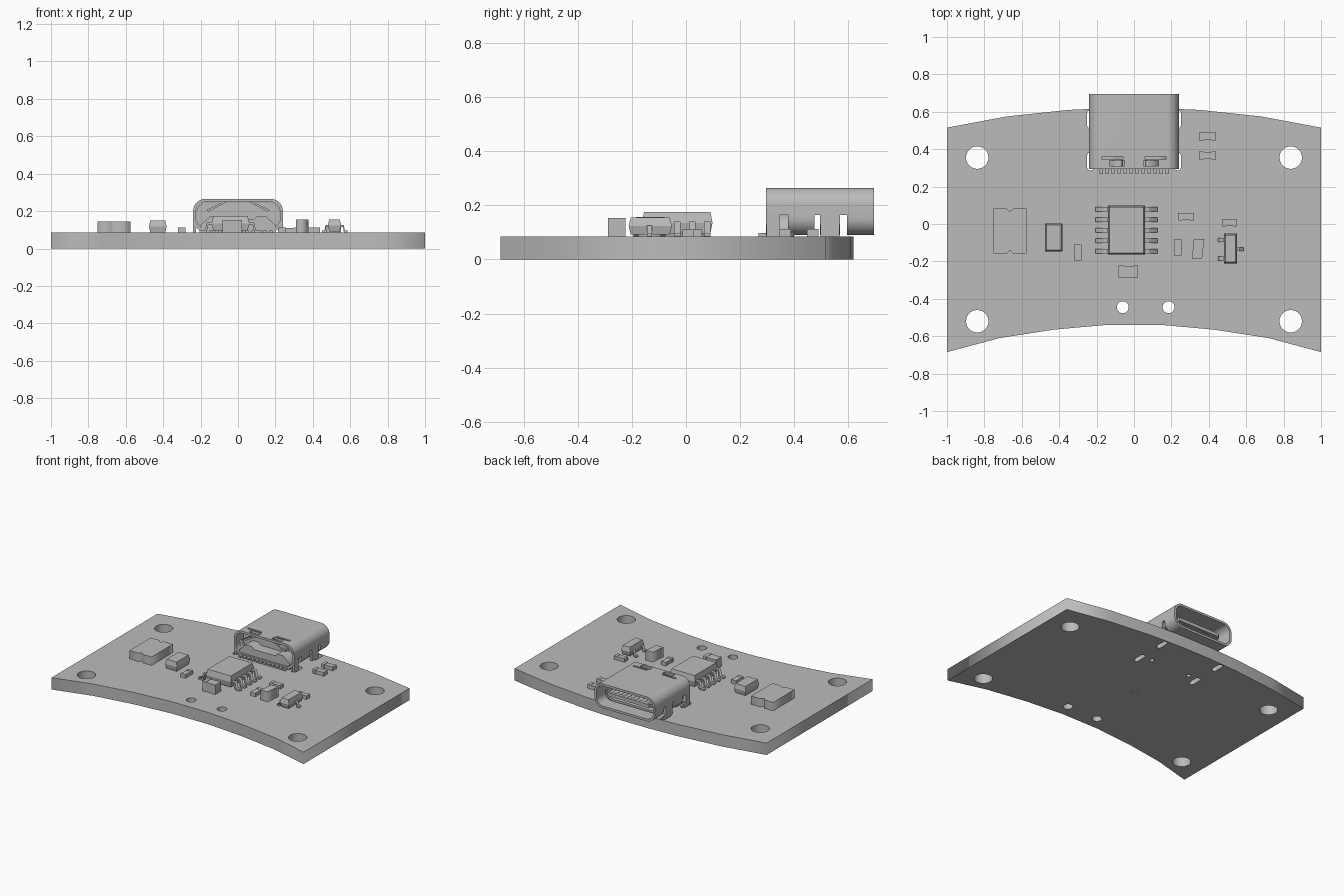
import bpy, bmesh
from math import pi, cos, sin
from mathutils import Matrix

if "Cube" in bpy.data.objects:
    bpy.data.objects.remove(bpy.data.objects["Cube"])

grey = bpy.data.materials.new("plain_grey")
grey.use_nodes = True
grey.diffuse_color = (0.5, 0.5, 0.5, 1)
grey.node_tree.nodes["Principled BSDF"].inputs["Base Color"].default_value = (0.5, 0.5, 0.5, 1)

TOP = 0.085  # upper surface of the board


def add_object(name, mesh):
    obj = bpy.data.objects.new(name, mesh)
    bpy.context.collection.objects.link(obj)
    mesh.materials.clear()
    mesh.materials.append(grey)
    return obj


def from_bmesh(name, bm):
    bmesh.ops.recalc_face_normals(bm, faces=bm.faces[:])
    mesh = bpy.data.meshes.new(name)
    bm.to_mesh(mesh)
    bm.free()
    return add_object(name, mesh)


def extrude_outlines(name, outlines, low, high, along="Z"):
    """Extrude an outline, with any inner outlines as holes, along Z or Y."""
    curve = bpy.data.curves.new(name, "CURVE")
    curve.dimensions = "2D"
    curve.fill_mode = "BOTH"
    curve.extrude = (high - low) / 2
    for outline in outlines:
        spline = curve.splines.new("POLY")
        spline.points.add(len(outline) - 1)
        for point, (u, v) in zip(spline.points, outline):
            point.co = (u, v, 0, 1)
        spline.use_cyclic_u = True
    helper = bpy.data.objects.new(name + "_curve", curve)
    bpy.context.collection.objects.link(helper)
    graph = bpy.context.evaluated_depsgraph_get()
    mesh = bpy.data.meshes.new_from_object(helper.evaluated_get(graph))
    bpy.data.objects.remove(helper)
    bm = bmesh.new()
    bm.from_mesh(mesh)
    bmesh.ops.remove_doubles(bm, verts=bm.verts[:], dist=0.00001)
    middle = (low + high) / 2
    if along == "Y":
        move = Matrix.Translation((0, middle, 0)) @ Matrix.Rotation(pi / 2, 4, "X")
    else:
        move = Matrix.Translation((0, 0, middle))
    bm.transform(move)
    return from_bmesh(name, bm)


def molded(name, x, y, z, inset=0.0):
    """Box from (low, high) ranges, widest at mid height when inset is given."""
    bm = bmesh.new()
    levels = [(z[0], inset), (z[1], inset)]
    if inset:
        levels.insert(1, ((z[0] + z[1]) / 2, 0))
    rings = []
    for height, d in levels:
        corners = [(x[0] + d, y[0] + d), (x[1] - d, y[0] + d),
                   (x[1] - d, y[1] - d), (x[0] + d, y[1] - d)]
        rings.append([bm.verts.new((a, b, height)) for a, b in corners])
    bm.faces.new(rings[0])
    bm.faces.new(rings[-1])
    for under, over in zip(rings, rings[1:]):
        for i in range(4):
            j = (i + 1) % 4
            bm.faces.new((under[i], under[j], over[j], over[i]))
    return from_bmesh(name, bm)


def stadium(cx, cy, r, straight=0, steps=32):
    """Circle, or a slot stretched along the second axis."""
    points = []
    for i in range(steps):
        a = 2 * pi * (i + 0.5) / steps
        points.append((cx + r * cos(a), cy + r * sin(a) + (straight if sin(a) > 0 else -straight)))
    return points


def rounded(half, low, high, r, steps=8):
    """Rounded rectangle centred on the first axis."""
    points = []
    for k, (cx, cy) in enumerate([(half - r, high - r), (r - half, high - r),
                                  (r - half, low + r), (half - r, low + r)]):
        for i in range(steps + 1):
            a = pi / 2 * (k + i / steps)
            points.append((cx + r * cos(a), cy + r * sin(a)))
    return points


def chip_part(name, x, y, height, lengthwise, cap=0.25):
    """Two-terminal part: a body between two slightly larger end caps."""
    z = (TOP, TOP + height)
    span = y if lengthwise else x
    c = (span[1] - span[0]) * cap
    ends = [(span[0], span[0] + c), (span[1] - c, span[1])]
    e = 0.002
    core = (span[0] + c, span[1] - c)
    if lengthwise:
        molded(name + "_body", (x[0] + e, x[1] - e), core, (z[0], z[1] - e))
    else:
        molded(name + "_body", core, (y[0] + e, y[1] - e), (z[0], z[1] - e))
    for end in ends:
        molded(name + "_terminal", x if lengthwise else end, end if lengthwise else y, z)


def gull_lead(name, body_x, tip_x, y, width, knee):
    """Bent lead running from a body side down to its foot."""
    d = tip_x - body_x
    t = 0.011
    path = [(-0.1, knee), (0.4, knee), (0.55, TOP + t), (1, TOP + t),
            (1, TOP), (0.42, TOP), (0.28, knee - t), (-0.1, knee - t)]
    outline = [(body_x + f * d, z) for f, z in path]
    extrude_outlines(name, [outline], y - width / 2, y + width / 2, "Y")


# Curved circuit board with mounting holes, connector slots and small vias
back = [(1, 0.515), (0.68, 0.575), (0.35, 0.61), (0.12, 0.62)]
front = [(-1, -0.685), (-0.72, -0.61), (-0.43, -0.565), (-0.15, -0.54)]
edge = back + [(-x, y) for x, y in reversed(back)]
edge += front + [(-x, y) for x, y in reversed(front)]
holes = [stadium(sx * 0.838, y, 0.06) for sx in (-1, 1) for y in (0.355, -0.52)]
holes += [stadium(x, -0.445, 0.032) for x in (-0.06, 0.185)]
for side in (-1, 1):
    holes += [stadium(side * 0.233, y, 0.018, 0.03, 16) for y in (0.335, 0.56)]
    holes.append(stadium(side * 0.155, 0.365, 0.015, 0, 16))
holes += [stadium(-0.04, 0, 0.008, 0, 12), stadium(-0.02, -0.034, 0.008, 0, 12)]
extrude_outlines("circuit_board", [edge] + holes, 0, TOP)

# Connector shell: rounded tube, notched around its legs and spring tabs
shell = extrude_outlines("connector_shell", [rounded(0.24, 0.09, 0.265, 0.065),
                                             rounded(0.224, 0.106, 0.249, 0.05)], 0.295, 0.695, "Y")
cutters = [molded("notch_cutter", (-0.3, 0.3), y, (0.08, 0.165))
           for y in ((0.345, 0.378), (0.475, 0.495), (0.57, 0.595))]
for side in (-1, 1):
    for a, b, y in ((0.05, 0.13, (0.31, 0.34)), (0.06, 0.17, (0.346, 0.36))):
        cutters.append(molded("tab_cutter", sorted((side * a, side * b)), y, (0.24, 0.28)))
bpy.context.view_layer.objects.active = shell
for cutter in cutters:
    cut = shell.modifiers.new("cut", "BOOLEAN")
    cut.operation = "DIFFERENCE"
    cut.solver = "EXACT"
    cut.object = cutter
    bpy.ops.object.modifier_apply(modifier=cut.name)
for cutter in cutters:
    bpy.data.objects.remove(cutter)
bpy.ops.object.select_all(action="DESELECT")
shell.select_set(True)
bpy.ops.object.shade_smooth_by_angle(angle=0.6)

# Connector legs and bent spring tabs
for side in (-1, 1):
    for y in ((0.298, 0.345), (0.497, 0.568)):
        molded("connector_leg", sorted((side * 0.224, side * 0.24)), y, (0.04, 0.17))
    tab = [(0.06, 0.25), (0.08, 0.25), (0.17, 0.205), (0.155, 0.197)]
    extrude_outlines("spring_tab", [[(side * x, z) for x, z in tab]], 0.305, 0.345, "Y")

# Connector insulator, tongue with contacts, and solder pins
half_block = [(0.2, TOP), (0.2, 0.125), (0.15, 0.172), (0.1, 0.172), (0.085, 0.155)]
block = half_block + [(-x, z) for x, z in reversed(half_block)]
extrude_outlines("connector_insulator", [block], 0.3, 0.4, "Y")
extrude_outlines("connector_back_wall", [rounded(0.222, 0.108, 0.247, 0.05)], 0.38, 0.465, "Y")
molded("connector_tongue", (-0.165, 0.165), (0.46, 0.655), (0.166, 0.19))
for i in range(12):
    x = -0.176 + i * 0.032
    molded("connector_pin", (x - 0.009, x + 0.009), (0.268, 0.31), (TOP, TOP + 0.012))
    molded("tongue_contact", (x - 0.007, x + 0.007), (0.5, 0.64), (0.164, 0.192))

# Main ten-lead chip
molded("main_chip", (-0.14, 0.06), (-0.163, 0.098), (0.095, 0.175), 0.008)
for i in range(5):
    y = -0.145 + i * 0.056
    gull_lead("chip_lead", -0.14, -0.205, y, 0.024, 0.14)
    gull_lead("chip_lead", 0.06, 0.125, y, 0.024, 0.14)

# Three-lead transistor
molded("transistor", (0.48, 0.552), (-0.212, -0.052), (0.092, 0.155), 0.008)
for y in (-0.085, -0.185):
    gull_lead("transistor_lead", 0.48, 0.448, y, 0.02, 0.125)
gull_lead("transistor_lead", 0.552, 0.586, -0.135, 0.02, 0.125)

# Notched flat block
notch = [(-0.75, 0.083), (-0.682, 0.083), (-0.663, 0.065), (-0.644, 0.083), (-0.575, 0.083)]
notched = notch + [(x, -0.075 - y) for x, y in reversed(notch)]
extrude_outlines("notched_block", [notched], TOP, 0.145)

# Tapered diode block
molded("diode_block", (-0.476, -0.382), (-0.147, 0.002), (TOP, 0.151), 0.007)

# Skewed upright part
skewed = [(0.31, -0.185), (0.364, -0.185), (0.376, -0.08), (0.32, -0.08)]
extrude_outlines("upright_part", [skewed], TOP, 0.156)

# Small two-terminal parts
chip_part("front_capacitor", (-0.082, 0.022), (-0.288, -0.223), 0.068, False)
chip_part("left_resistor", (-0.32, -0.28), (-0.195, -0.11), 0.026, True)
chip_part("upper_resistor", (0.235, 0.32), (0.02, 0.06), 0.026, False)
chip_part("inner_resistor", (0.215, 0.255), (-0.168, -0.08), 0.026, True)
chip_part("outer_resistor", (0.47, 0.552), (-0.013, 0.028), 0.026, False)
for y in (0.345, 0.447):
    chip_part("back_resistor", (0.348, 0.438), (y, y + 0.043), 0.028, False)
